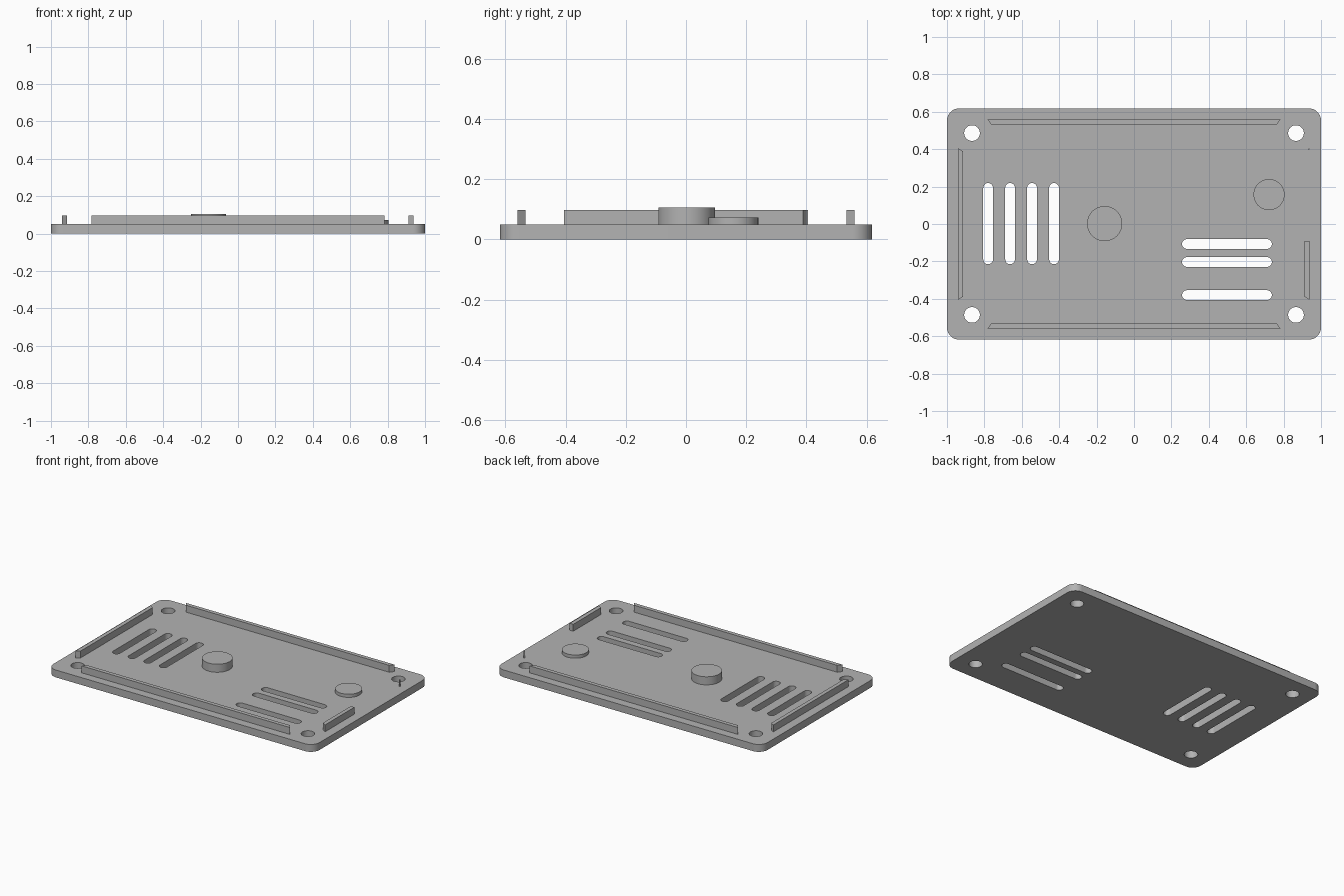
import bpy, bmesh
from math import sin, cos, pi, radians

if "Cube" in bpy.data.objects:
    bpy.data.objects.remove(bpy.data.objects["Cube"], do_unlink=True)

grey = bpy.data.materials.new("plain grey")
grey.use_nodes = True
colour = (0.45, 0.45, 0.45, 1)
grey.diffuse_color = colour
grey.node_tree.nodes["Principled BSDF"].inputs["Base Color"].default_value = colour

TOP, RAIL_TOP = 0.05, 0.097


def rounded_outline(cx, cy, hx, hy, r, steps=12):
    """Counter-clockwise rounded rectangle; a circle or slot when r fills it."""
    points = []
    for k, (sx, sy) in enumerate([(1, 1), (-1, 1), (-1, -1), (1, -1)]):
        for i in range(steps + 1):
            a = (k + i / steps) * pi / 2
            points.append((cx + sx * (hx - r) + r * cos(a),
                           cy + sy * (hy - r) + r * sin(a)))
    return points


def prism(name, outlines, z0, z1):
    """Extrude one or more flat outlines between two heights."""
    bm = bmesh.new()
    for outline in outlines:
        face = bm.faces.new([bm.verts.new((x, y, z0)) for x, y in outline])
        up = bmesh.ops.extrude_face_region(bm, geom=[face], use_keep_orig=True)
        moved = [g for g in up["geom"] if isinstance(g, bmesh.types.BMVert)]
        bmesh.ops.translate(bm, verts=moved, vec=(0, 0, z1 - z0))
    bmesh.ops.remove_doubles(bm, verts=bm.verts, dist=1e-5)
    bmesh.ops.recalc_face_normals(bm, faces=bm.faces)
    mesh = bpy.data.meshes.new(name)
    bm.to_mesh(mesh)
    bm.free()
    mesh.materials.append(grey)
    obj = bpy.data.objects.new(name, mesh)
    bpy.context.collection.objects.link(obj)
    return obj


def select(obj):
    bpy.ops.object.select_all(action="DESELECT")
    obj.select_set(True)
    bpy.context.view_layer.objects.active = obj


def smooth(obj):
    select(obj)
    bpy.ops.object.shade_smooth_by_angle(angle=radians(30))


# Base plate with screw holes and two groups of vent slots
plate = prism("base_plate", [rounded_outline(0, 0, 1, 0.618, 0.065)], 0, TOP)
holes = [rounded_outline(sx * 0.866, sy * 0.486, 0.042, 0.042, 0.042)
         for sx in (-1, 1) for sy in (-1, 1)]
holes += [rounded_outline(-0.78 + i * 0.1175, 0.002, 0.026, 0.217, 0.026) for i in range(4)]
holes += [rounded_outline(0.497, y, 0.24, 0.026, 0.026) for y in (-0.107, -0.203, -0.38)]
cutter = prism("hole_cutter", holes, -0.1, 0.2)
cutter.hide_render = True
cut = plate.modifiers.new("holes", "BOOLEAN")
cut.operation, cut.solver, cut.object = "DIFFERENCE", "EXACT", cutter
select(plate)
bpy.ops.object.modifier_apply(modifier=cut.name)
bpy.data.objects.remove(cutter, do_unlink=True)
smooth(plate)

# Round bosses
smooth(prism("tall_boss", [rounded_outline(-0.157, 0.002, 0.094, 0.094, 0.094)], TOP, 0.105))
smooth(prism("low_boss", [rounded_outline(0.722, 0.157, 0.083, 0.083, 0.083)], TOP, 0.072))

# Long rails with mitred ends
for name, s in (("front_rail", -1), ("back_rail", 1)):
    prism(name, [[(-0.784, s * 0.56), (0.784, s * 0.56),
                  (0.764, s * 0.533), (-0.764, s * 0.533)]], TOP, RAIL_TOP)

# End rails; the left one is interrupted, leaving a small wedge at the back
prism("right_rail", [[(-0.94, -0.405), (-0.94, 0.405),
                      (-0.913, 0.388), (-0.913, -0.388)]], TOP, RAIL_TOP)
prism("left_rail", [[(0.938, -0.405), (0.938, -0.09),
                     (0.911, -0.09), (0.911, -0.388)]], TOP, RAIL_TOP)
prism("left_rail_wedge", [[(0.938, 0.398), (0.938, 0.405), (0.93, 0.4)]], TOP, RAIL_TOP)
